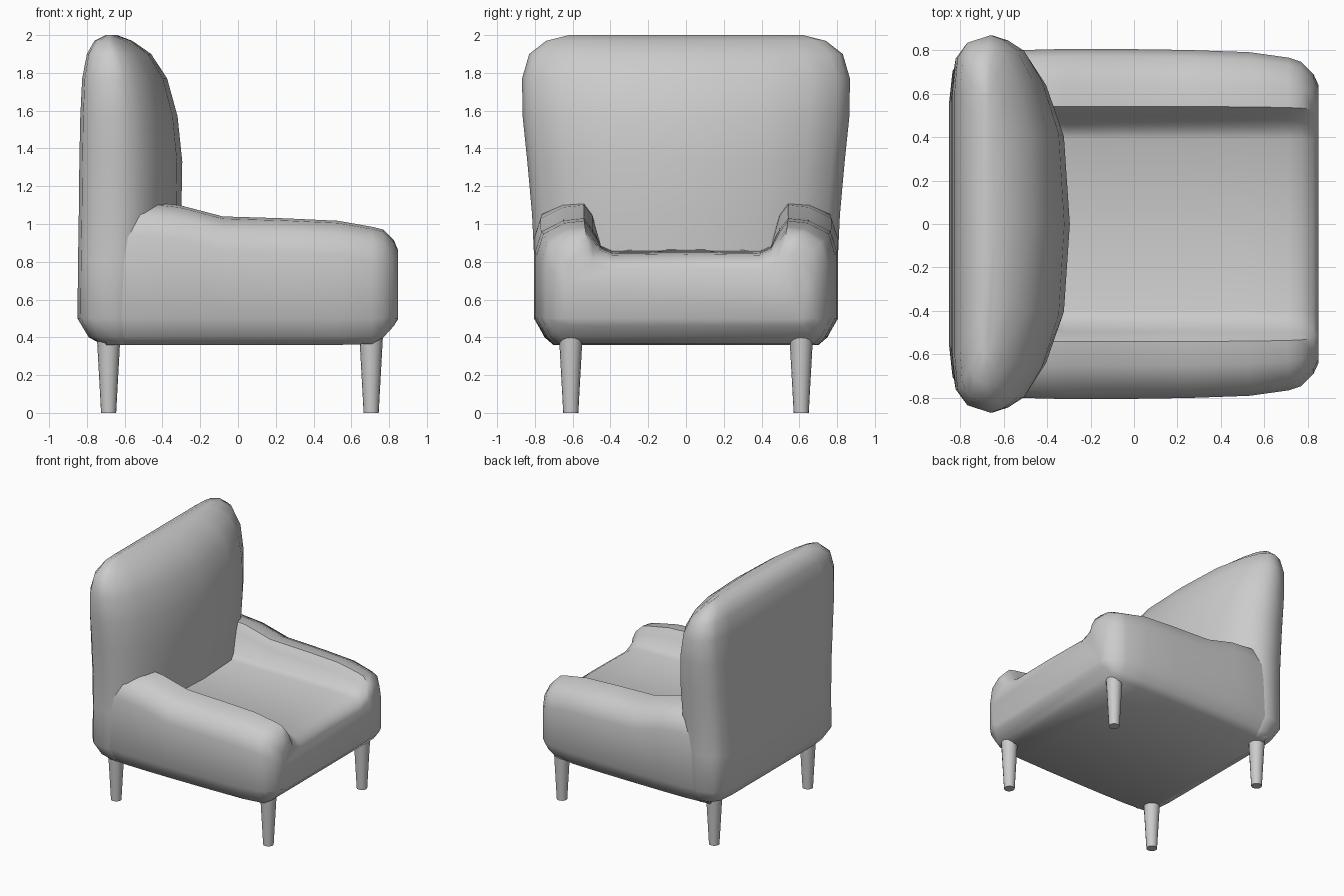
import bpy, bmesh, math

if "Cube" in bpy.data.objects:
    bpy.data.objects.remove(bpy.data.objects["Cube"])

def loft(name, rings):
    """Skin a list of closed rings and cap both ends."""
    bm = bmesh.new()
    vs = [[bm.verts.new(p) for p in r] for r in rings]
    n = len(rings[0])
    for a, b in zip(vs, vs[1:]):
        for i in range(n):
            j = (i + 1) % n
            bm.faces.new((a[i], a[j], b[j], b[i]))
    bm.faces.new(vs[0][::-1])
    bm.faces.new(vs[-1])
    bmesh.ops.recalc_face_normals(bm, faces=bm.faces)
    me = bpy.data.meshes.new(name)
    bm.to_mesh(me)
    bm.free()
    ob = bpy.data.objects.new(name, me)
    bpy.context.collection.objects.link(ob)
    return ob

def smooth(ob, angle):
    bpy.ops.object.select_all(action='DESELECT')
    ob.select_set(True)
    bpy.context.view_layer.objects.active = ob
    bpy.ops.object.shade_smooth_by_angle(angle=math.radians(angle))

# Seat with arms: U-shaped cross-section swept from back to front
def seat_ring(x, hw, arm, seat, zb):
    def y(v):
        return v if v < 0.5 else 0.5 + (v - 0.5) * (hw - 0.5) / 0.3
    half = [(0.70, zb), (0.745, zb + 0.3 * (0.5 - zb)), (0.80, 0.5),
            (0.80, arm - 0.18), (0.765, arm - 0.07), (0.65, arm - 0.012),
            (0.54, arm), (0.495, arm - 0.06), (0.45, seat + 0.025), (0.39, seat)]
    right = [(x, y(a), z) for a, z in half]
    left = [(x, -y(a), z) for a, z in reversed(half)]
    return right + [(x, 0, seat + 0.005)] + left

seat = loft("seat_and_arms", [seat_ring(*s) for s in [
    (-0.70, 0.78, 1.10, 0.86, 0.36), (-0.50, 0.80, 1.12, 0.86, 0.36),
    (-0.31, 0.805, 1.10, 0.86, 0.36), (-0.08, 0.805, 1.04, 0.855, 0.36),
    (0.25, 0.80, 1.03, 0.855, 0.36), (0.53, 0.79, 1.017, 0.85, 0.36),
    (0.71, 0.765, 0.985, 0.845, 0.365), (0.77, 0.745, 0.97, 0.835, 0.40),
    (0.825, 0.69, 0.915, 0.80, 0.46), (0.848, 0.64, 0.86, 0.76, 0.498)]])

# Backrest: flat-backed, bulging-front section stacked upwards
BACK = [(0, 0.70), (0.03, 0.88), (0.13, 0.96), (0.37, 1.0), (0.50, 0.975),
        (0.64, 0.92), (0.80, 0.76), (0.95, 0.48)]

def back_ring(z, xb, xf, hw):
    pts = [(xb + t * (xf - xb), w * hw, z) for t, w in BACK]
    mirror = [(x, -y, z) for x, y, z in reversed(pts)]
    return pts + [(xf, 0, z)] + mirror

back = loft("backrest", [back_ring(*s) for s in [
    (0.362, -0.72, -0.45, 0.70), (0.40, -0.79, -0.40, 0.75),
    (0.50, -0.85, -0.33, 0.80), (0.80, -0.847, -0.31, 0.803),
    (1.05, -0.843, -0.30, 0.815), (1.33, -0.84, -0.295, 0.84),
    (1.57, -0.835, -0.32, 0.865), (1.77, -0.825, -0.375, 0.868),
    (1.90, -0.80, -0.46, 0.83), (1.97, -0.76, -0.56, 0.74),
    (2.0, -0.70, -0.64, 0.62)]])
smooth(seat, 50)
smooth(back, 50)

# Four tapered legs
for fx, x in (("front", 0.705), ("back", -0.685)):
    for fy, y in (("left", 0.61), ("right", -0.61)):
        bpy.ops.mesh.primitive_cone_add(vertices=16, radius1=0.04, radius2=0.062,
                                        depth=0.40, location=(x, y, 0.20))
        leg = bpy.context.object
        leg.name = f"{fx}_{fy}_leg"
        smooth(leg, 40)
